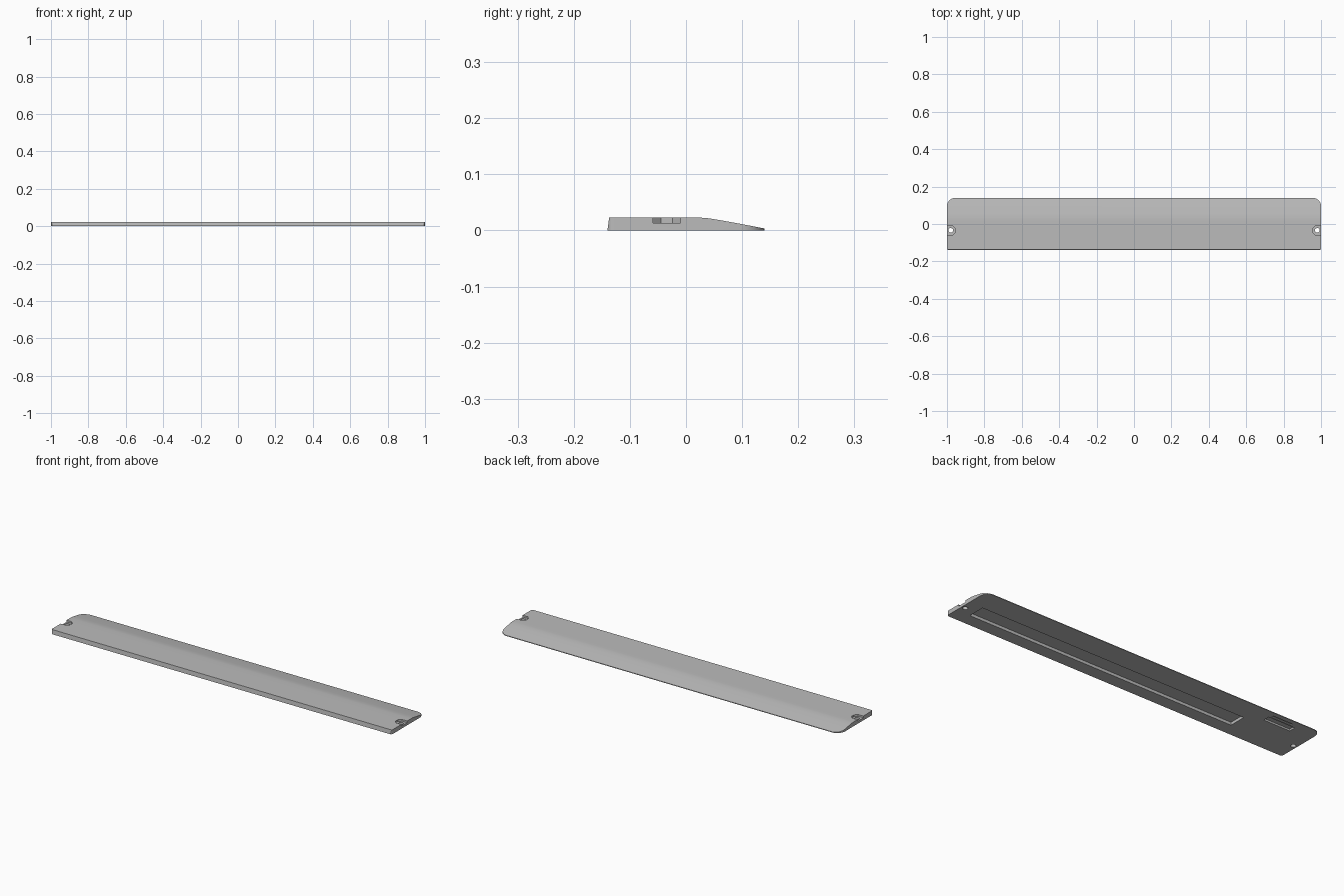
import bpy, bmesh, math
from mathutils import Matrix

default = bpy.data.objects.get("Cube")
if default:
    bpy.data.objects.remove(default, do_unlink=True)

grey = bpy.data.materials.new("plain_grey")
grey.use_nodes = True
COLOUR = (0.5, 0.5, 0.5, 1)
grey.diffuse_color = COLOUR
grey.node_tree.nodes["Principled BSDF"].inputs["Base Color"].default_value = COLOUR


def make_object(name, bm):
    bmesh.ops.recalc_face_normals(bm, faces=bm.faces)
    mesh = bpy.data.meshes.new(name)
    bm.to_mesh(mesh)
    bm.free()
    mesh.materials.append(grey)
    obj = bpy.data.objects.new(name, mesh)
    bpy.context.collection.objects.link(obj)
    return obj


def box(name, x0, x1, y0, y1, z0, z1, corners=None):
    """Box; corners = (front radius, back radius) rounds the upright edges."""
    bm = bmesh.new()
    bmesh.ops.create_cube(bm, size=1)
    for v in bm.verts:
        v.co.x = x0 if v.co.x < 0 else x1
        v.co.y = y0 if v.co.y < 0 else y1
        v.co.z = z0 if v.co.z < 0 else z1
    for radius, at_y in zip(corners or (), (y0, y1)):
        edges = [e for e in bm.edges
                 if all(abs(v.co.y - at_y) < 1e-5 for v in e.verts)
                 and abs(e.verts[0].co.z - e.verts[1].co.z) > 1e-4]
        bmesh.ops.bevel(bm, geom=edges, offset=radius, segments=7,
                        profile=0.5, affect='EDGES')
    return make_object(name, bm)


def prism(name, x, y, z0, z1, radius, sides):
    """Upright prism with flat sides facing the axes."""
    bm = bmesh.new()
    r = radius / math.cos(math.pi / sides)
    place = (Matrix.Translation((x, y, (z0 + z1) / 2))
             @ Matrix.Rotation(math.pi / sides, 4, 'Z'))
    bmesh.ops.create_cone(bm, cap_ends=True, segments=sides, radius1=r,
                          radius2=r, depth=z1 - z0, matrix=place)
    return make_object(name, bm)


def combine(target, tool, operation='DIFFERENCE'):
    tool.hide_render = True
    mod = target.modifiers.new("cut", 'BOOLEAN')
    mod.object, mod.operation, mod.solver = tool, operation, 'EXACT'
    bpy.context.view_layer.objects.active = target
    bpy.ops.object.modifier_apply(modifier=mod.name)
    bpy.data.objects.remove(tool, do_unlink=True)


# Wedge cross-section swept along the length
PROFILE = [(-0.14, 0), (-0.137, 0.023), (0.02, 0.023), (0.036, 0.0223),
           (0.06, 0.0185), (0.1, 0.0112), (0.14, 0.0035), (0.14, 0)]
bm = bmesh.new()
face = bm.faces.new([bm.verts.new((-1, y, z)) for y, z in PROFILE])
sweep = bmesh.ops.extrude_face_region(bm, geom=[face])["geom"]
bmesh.ops.translate(bm, vec=(2, 0, 0),
                    verts=[g for g in sweep if isinstance(g, bmesh.types.BMVert)])
panel = make_object("wedge_panel", bm)

# Rounded plan outline
combine(panel, box("outline", -1, 1, -0.141, 0.14, -0.1, 0.1, (0.012, 0.045)),
        'INTERSECT')

# Screw recesses open to each end, with through holes
HOLE_X, HOLE_Y, FLOOR = 0.98, -0.034, 0.0135
for side in (-1, 1):
    combine(panel, prism("screw_recess", side * HOLE_X, HOLE_Y, FLOOR, 0.1, 0.0245, 8))
    ends = sorted((side * HOLE_X, side * 1.1))
    combine(panel, box("recess_mouth", *ends, HOLE_Y - 0.0245, HOLE_Y + 0.0245, FLOOR, 0.1))
    combine(panel, prism("screw_hole", side * HOLE_X, HOLE_Y, -0.1, 0.1, 0.0125, 16))

# Pockets in the underside
combine(panel, box("long_pocket", -0.64, 0.92, -0.072, 0.018, -0.1, 0.015))
combine(panel, box("small_pocket", -0.88, -0.725, 0.06, 0.095, -0.1, 0.0095))
combine(panel, box("narrow_slot", -0.85, -0.735, 0.104, 0.116, -0.1, 0.005))

# Soft slope, crisp edges
bpy.ops.object.select_all(action='DESELECT')
panel.select_set(True)
bpy.context.view_layer.objects.active = panel
bpy.ops.object.shade_smooth_by_angle(angle=math.radians(20))
